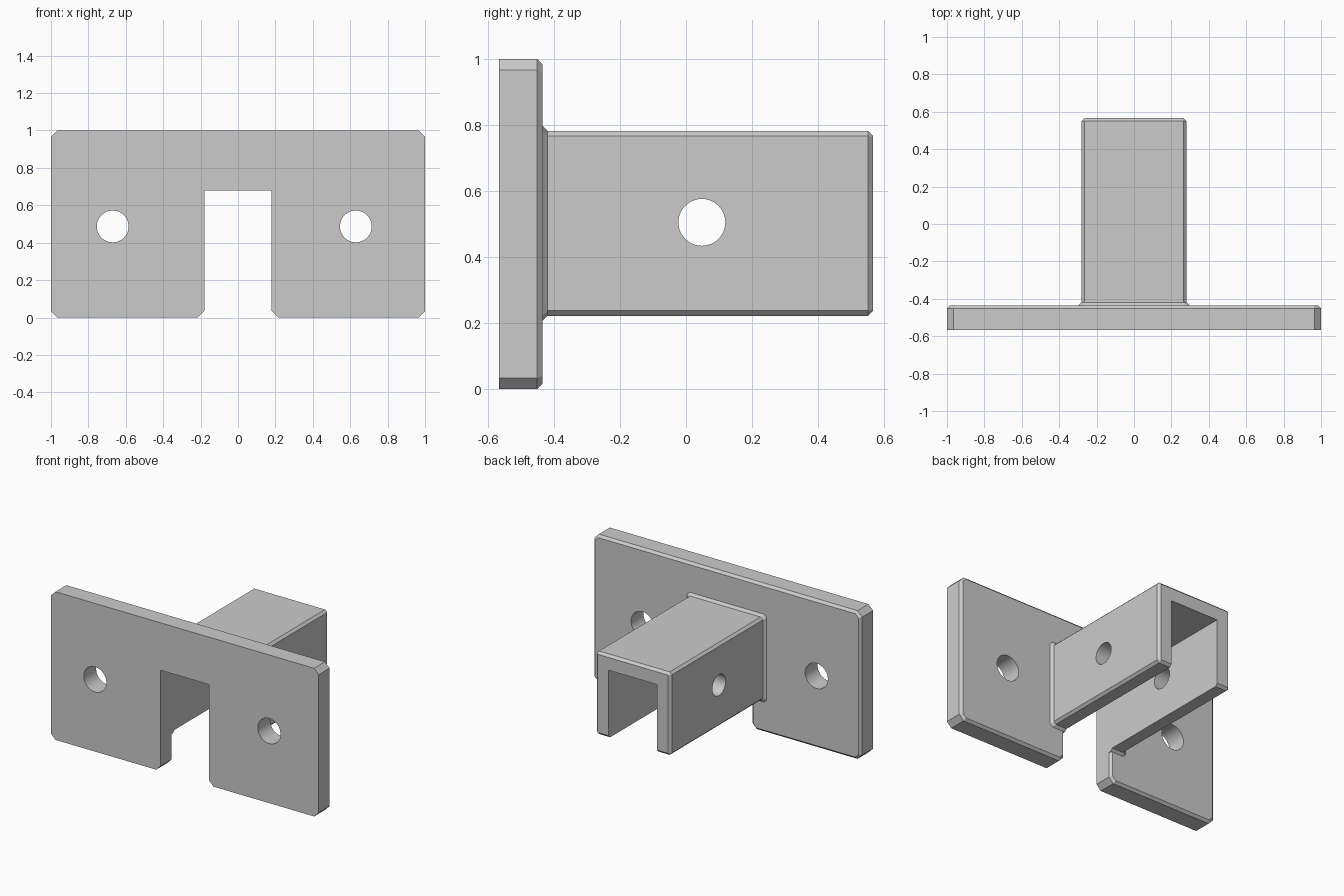
import bpy, bmesh, math
from mathutils import Vector

cube = bpy.data.objects.get("Cube")
if cube:
    bpy.data.objects.remove(cube, do_unlink=True)

steel = bpy.data.materials.new("plain_grey")
steel.use_nodes = True
GREY = (0.6, 0.6, 0.6, 1)
steel.diffuse_color = GREY
steel.node_tree.nodes["Principled BSDF"].inputs["Base Color"].default_value = GREY

FRONT, FACE, BACK = -0.567, -0.435, 0.567   # plate front, plate rear, channel end
CH = 0.016                                  # small edge chamfer
SLOT, SLOT_TOP = 0.18, 0.68


def mirrored(half):
    """Close a right-hand half outline with its mirror image."""
    return half + [(-x, z) for x, z in reversed(half)]


def loft(name, sections):
    """Skin a list of (y, outline) sections and cap both ends."""
    bm = bmesh.new()
    rings = [[bm.verts.new((x, y, z)) for x, z in pts] for y, pts in sections]
    n = len(rings[0])
    for a, b in zip(rings, rings[1:]):
        for i in range(n):
            j = (i + 1) % n
            bm.faces.new((a[i], a[j], b[j], b[i]))
    bm.faces.new(rings[0])
    bm.faces.new(rings[-1])
    bmesh.ops.recalc_face_normals(bm, faces=bm.faces)
    return bm


def finish(name, bm):
    mesh = bpy.data.meshes.new(name)
    bm.to_mesh(mesh)
    bm.free()
    mesh.materials.append(steel)
    obj = bpy.data.objects.new(name, mesh)
    bpy.context.collection.objects.link(obj)
    return obj


def drill(obj, centre, radius, rotation):
    """Cut a round through hole."""
    bpy.ops.mesh.primitive_cylinder_add(vertices=48, radius=radius, depth=1,
                                        location=centre, rotation=rotation)
    cutter = bpy.context.object
    cutter.name = "hole_cutter"
    cutter.hide_render = True
    cutter.data.materials.append(steel)
    mod = obj.modifiers.new("hole", 'BOOLEAN')
    mod.operation, mod.solver, mod.object = 'DIFFERENCE', 'EXACT', cutter
    bpy.context.view_layer.objects.active = obj
    bpy.ops.object.modifier_apply(modifier=mod.name)
    bpy.data.objects.remove(cutter, do_unlink=True)


def smooth(obj):
    bpy.ops.object.select_all(action='DESELECT')
    obj.select_set(True)
    bpy.context.view_layer.objects.active = obj
    bpy.ops.object.shade_smooth_by_angle(angle=math.radians(25))


# Mounting plate: slotted outline with clipped corners and a chamfered rear rim
c = 0.034
plate_outline = mirrored([(SLOT, SLOT_TOP), (SLOT, c), (SLOT + c, 0), (1 - c, 0),
                          (1, c), (1, 1 - c), (1 - c, 1)])
bm = loft("plate", [(FRONT, plate_outline), (FACE, plate_outline)])
rim = [e for e in bm.edges if all(abs(v.co.y - FACE) < 1e-5 for v in e.verts)]
bmesh.ops.bevel(bm, geom=rim, offset=CH, segments=1, affect='EDGES')
plate = finish("mounting_plate", bm)
for x in (-0.67, 0.63):
    drill(plate, (x, FRONT, 0.487), 0.085, (math.pi / 2, 0, 0))
smooth(plate)


# Channel: an inverted U that flares where it meets the plate
def channel_outline(grow, cut):
    x, low, top = 0.28 + grow, 0.222 - grow, 0.782 + grow
    return mirrored([(SLOT, SLOT_TOP), (SLOT, low), (x - cut, low), (x, low + cut),
                     (x, top - cut), (x - cut, top)])


bm = loft("channel", [(FACE - CH, channel_outline(CH, CH)),
                      (FACE, channel_outline(CH, CH)),
                      (FACE + CH, channel_outline(0, CH)),
                      (BACK - CH, channel_outline(0, CH)),
                      (BACK, channel_outline(-CH, CH * 0.1))])
channel = finish("channel", bm)
drill(channel, (0, 0.048, 0.505), 0.071, (0, math.pi / 2, 0))
smooth(channel)
